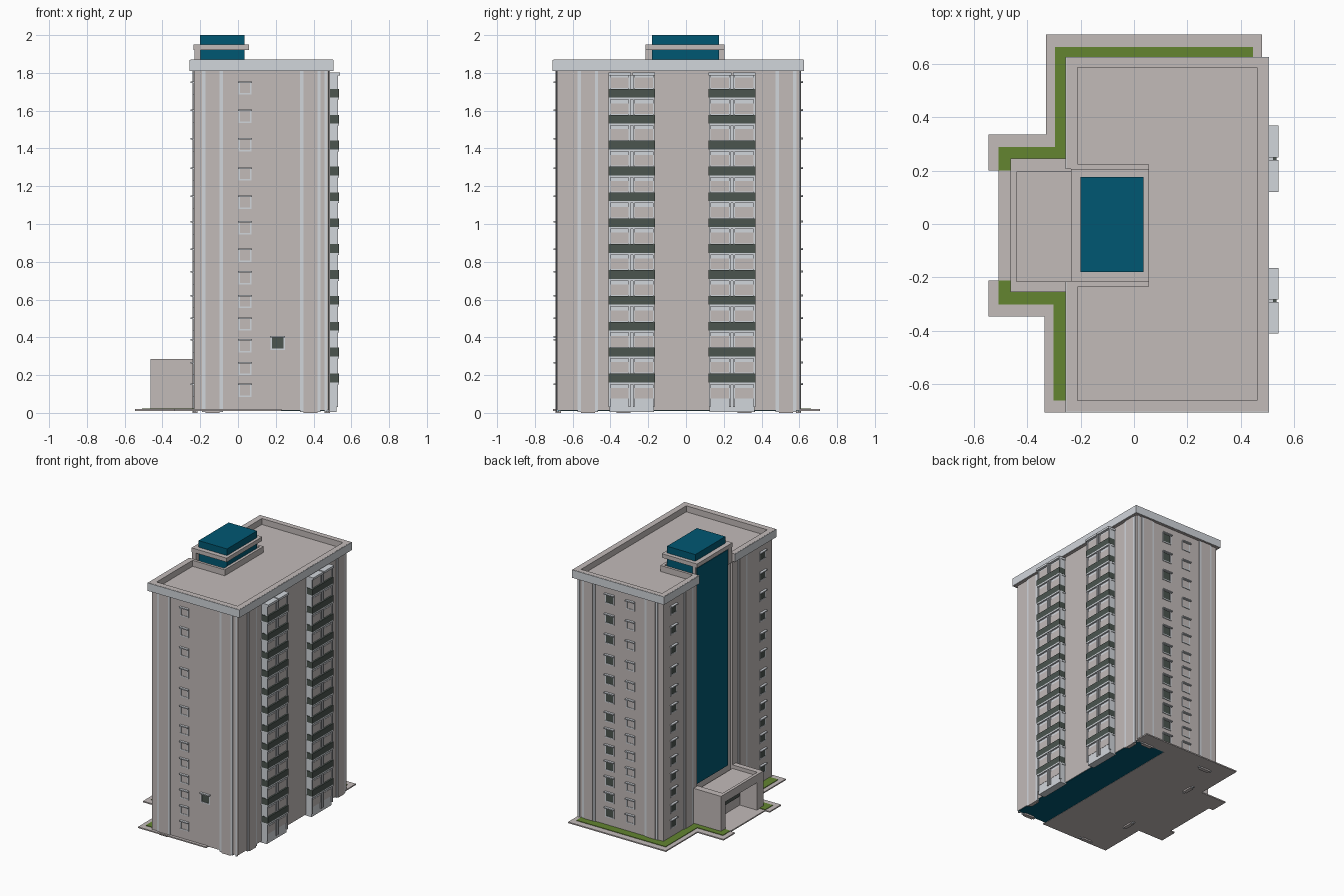
import bpy, bmesh

if "Cube" in bpy.data.objects:
    bpy.data.objects.remove(bpy.data.objects["Cube"])


def mat(name, rgb):
    m = bpy.data.materials.new(name)
    m.diffuse_color = (*rgb, 1)
    m.use_nodes = True
    m.node_tree.nodes["Principled BSDF"].inputs["Base Color"].default_value = m.diffuse_color
    return m


WALL = mat("warm grey wall", (0.54, 0.495, 0.485))
LIGHT = mat("pale grey trim", (0.64, 0.67, 0.71))
TEAL = mat("teal glass", (0.0, 0.097, 0.17))
DARK = mat("dark railing", (0.07, 0.09, 0.078))
GRASS = mat("grass", (0.125, 0.235, 0.03))


def finish(bm, name, material):
    bmesh.ops.recalc_face_normals(bm, faces=bm.faces)
    me = bpy.data.meshes.new(name)
    bm.to_mesh(me)
    bm.free()
    me.materials.append(material)
    ob = bpy.data.objects.new(name, me)
    bpy.context.collection.objects.link(ob)
    return ob


def boxes(name, material, items):
    """One object from many boxes (x0, x1, y0, y1, z0, z1)."""
    bm = bmesh.new()
    for x0, x1, y0, y1, z0, z1 in items:
        vs = bmesh.ops.create_cube(bm, size=1)["verts"]
        for v in vs:
            v.co.x = x1 if v.co.x > 0 else x0
            v.co.y = y1 if v.co.y > 0 else y0
            v.co.z = z1 if v.co.z > 0 else z0
    return finish(bm, name, material)


def prism(name, material, pts, z0, z1):
    """Vertical extrusion of a plan outline."""
    bm = bmesh.new()
    f = bm.faces.new([bm.verts.new((x, y, z0)) for x, y in pts])
    r = bmesh.ops.extrude_face_region(bm, geom=[f])
    for v in r["geom"]:
        if isinstance(v, bmesh.types.BMVert):
            v.co.z = z1
    return finish(bm, name, material)


# plan limits of the tower walls
X0, X1, Y0, Y1 = -0.234, 0.478, -0.683, 0.602
NY0, NY1 = -0.215, 0.205          # stair glass recess
ZR = 1.81                         # underside of parapet


def on_face(face, c, w, d0, d1, z0, z1):
    """Box on an outer wall: centre c and width w along it, depth d0..d1 outwards."""
    a, b = c - w / 2, c + w / 2
    return {"front": (a, b, Y0 - d1, Y0 - d0, z0, z1),
            "back": (a, b, Y1 + d0, Y1 + d1, z0, z1),
            "left": (X0 - d1, X0 - d0, a, b, z0, z1),
            "right": (X1 + d0, X1 + d1, a, b, z0, z1)}[face]


# tower body with shallow recess for the stair glass
prism("tower_body", WALL, [(X0, Y0), (X1, Y0), (X1, Y1), (X0, Y1), (X0, NY1),
                           (-0.218, NY1), (-0.218, NY0), (X0, NY0)], 0.015, ZR)
boxes("stair_glass", TEAL, [(-0.226, -0.218, -0.175, NY1 - 0.01, 0.295, 1.91)])
boxes("body_underside", TEAL, [(0.2, X1 - 0.004, Y0 + 0.004, Y1 - 0.004, 0.0125, 0.015)])

# pilasters with pale side strips
pil, strips = [], []
for face, cs in {"front": (-0.135, 0.383), "back": (-0.135, 0.383),
                 "right": (-0.52, 0.53), "left": (-0.33, 0.31)}.items():
    for c in cs:
        pil.append(on_face(face, c, 0.074, -0.02, 0.008, 0, ZR))
        for s in (-1, 1):
            strips.append(on_face(face, c + s * 0.046, 0.018, -0.01, 0.005, 0.005, ZR))
boxes("pilasters", WALL, pil)
boxes("pilaster_strips", LIGHT, strips)
boxes("corner_strips", LIGHT, [on_face("front", 0.464, 0.012, -0.01, 0.003, 0.005, ZR),
                               on_face("back", 0.464, 0.012, -0.01, 0.003, 0.005, ZR)])

# windows: pale frame, projecting hood and dark or blank pane
floors = [1.72, 1.57, 1.42, 1.265, 1.115, 0.98, 0.835,
          0.715, 0.59, 0.47, 0.355, 0.235, 0.12]
frames, glass, blank = [], [], []


def window(face, c, z, panes, s=0.035):
    for k in (-1, 1):
        frames.append(on_face(face, c + k * (s - 0.004), 0.008, -0.005, 0.004, z - s, z + s))
    frames.append(on_face(face, c, 2 * s, -0.005, 0.005, z - s, z - s + 0.008))
    frames.append(on_face(face, c, 2 * s + 0.004, -0.005, 0.018, z + s - 0.008, z + s))
    panes.append(on_face(face, c, 2 * s - 0.014, -0.005, 0.002, z - s + 0.006, z + s - 0.006))


for z in floors:
    window("front", 0.037, z, blank)
    window("back", 0.037, z, blank)
    window("back", 0.21, z, glass, 0.038)
    window("left", 0.485, z, glass)
    window("left", -0.57, z, glass)
window("front", 0.21, 0.37, glass, 0.038)
boxes("window_frames", LIGHT, frames)
boxes("window_glass", DARK, glass)
boxes("blank_panels", WALL, blank)

# enclosed balcony stacks on the right side
core, rails, trim, panes = [], [], [], []
XB = 0.522
for y0, y1 in ((-0.41, -0.165), (0.12, 0.368)):
    ym = (y0 + y1) / 2
    core.append((X1 - 0.01, XB, y0 + 0.005, y1 - 0.005, 0.005, 1.79))
    for i in range(13):
        z = 0.185 + (i - 1) * 0.137
        for c in (-1, 1):
            yc = ym + c * 0.066
            panes.append((XB - 0.002, XB + 0.002, yc - 0.05, yc + 0.05, z + 0.028, z + 0.084))
        if i == 0:
            continue
        # dark railing wrapping the front and both sides
        rails.append((X1 + 0.008, XB + 0.012, y0, y1, z - 0.023, z + 0.023))
        trim.append((X1 - 0.01, XB + 0.012, y0 + 0.001, y1 - 0.001, z - 0.034, z - 0.022))
    trim.append((X1 - 0.01, 0.54, y0, ym - 0.004, 1.787, 1.803))
    trim.append((X1 - 0.01, 0.54, ym + 0.004, y1, 1.787, 1.803))
    for y in (y0 + 0.006, ym - 0.011, ym + 0.011, y1 - 0.006):
        trim.append((XB - 0.01, XB + 0.008, y - 0.005, y + 0.005, 0.03, 1.79))
boxes("balcony_cores", LIGHT, core)
boxes("balcony_railings", DARK, rails)
boxes("balcony_slabs_and_posts", LIGHT, trim)
boxes("balcony_panels", WALL, panes)

# roof deck, parapet and pale fascia
prism("roof_deck", WALL, [(-0.25, -0.7), (0.5, -0.7), (0.5, 0.62), (-0.25, 0.62), (-0.25, NY1),
                          (-0.218, NY1), (-0.218, NY0), (-0.25, NY0)], ZR, 1.825)
P0, P1 = ZR + 0.002, 1.87
boxes("parapet", WALL, [
    (-0.252, 0.502, -0.702, -0.66, P0, P1), (-0.252, 0.502, 0.585, 0.622, P0, P1),
    (0.46, 0.502, -0.66, 0.585, P0, P1),
    (-0.252, -0.212, -0.66, NY0, P0, P1), (-0.252, -0.212, NY1, 0.585, P0, P1),
    (-0.212, 0.055, -0.235, NY0, P0, P1), (-0.212, 0.055, NY1, 0.225, P0, P1),
    (0.035, 0.055, NY0, NY1, P0, P1)])
F0, F1 = ZR, 1.869
boxes("fascia", LIGHT, [
    (-0.256, 0.506, -0.706, -0.702, F0, F1), (-0.256, 0.506, 0.622, 0.626, F0, F1),
    (0.502, 0.506, -0.702, 0.622, F0, F1),
    (-0.256, -0.252, -0.702, NY0, F0, F1), (-0.256, -0.252, NY1, 0.622, F0, F1)])

# rooftop penthouse
boxes("penthouse_glass", TEAL, [(-0.2, 0.035, -0.18, 0.175, 1.82, 2.0)])
boxes("penthouse_ledge", WALL, [(-0.235, 0.057, NY0, NY1, 1.92, 1.95),
                                (-0.222, -0.198, NY0, NY1, 1.8, 1.93),
                                (-0.23, -0.2, NY0, -0.175, 1.8, 1.93)])

# entrance block: side walls, lintel, roof with low rim, glass at the back
EX = -0.462
boxes("entrance_block", WALL, [
    (EX, X0, 0.195, 0.245, 0.015, 0.285), (EX, X0, -0.255, -0.18, 0.015, 0.258),
    (EX, X0, -0.255, -0.215, 0.25, 0.285),
    (EX, X0, -0.18, 0.195, 0.225, 0.258), (EX, -0.44, -0.215, 0.195, 0.225, 0.285),
    (-0.32, X0, -0.18, 0.195, 0.015, 0.226)])
boxes("entrance_doors", DARK, [(-0.326, -0.319, -0.17, 0.185, 0.09, 0.215)])

# pavement slab and grass strips
prism("pavement", WALL, [
    (-0.335, -0.705), (0.23, -0.705), (0.23, 0.596), (0.48, 0.596), (0.48, 0.71), (-0.33, 0.71),
    (-0.33, 0.335), (-0.545, 0.335), (-0.545, 0.2), (-0.508, 0.2), (-0.508, -0.212),
    (-0.545, -0.212), (-0.545, -0.347), (-0.335, -0.347)], 0.011, 0.02)
G0, G1 = 0.016, 0.024
boxes("grass_strips", GRASS, [
    (-0.295, 0.445, 0.598, 0.662, G0, G1), (-0.295, -0.232, 0.288, 0.598, G0, G1),
    (-0.508, -0.232, 0.24, 0.288, G0, G1), (-0.508, EX, 0.2, 0.24, G0, G1),
    (-0.508, -0.232, -0.302, -0.25, G0, G1), (-0.508, EX, -0.25, -0.212, G0, G1),
    (-0.302, -0.232, -0.66, -0.302, G0, G1)])
